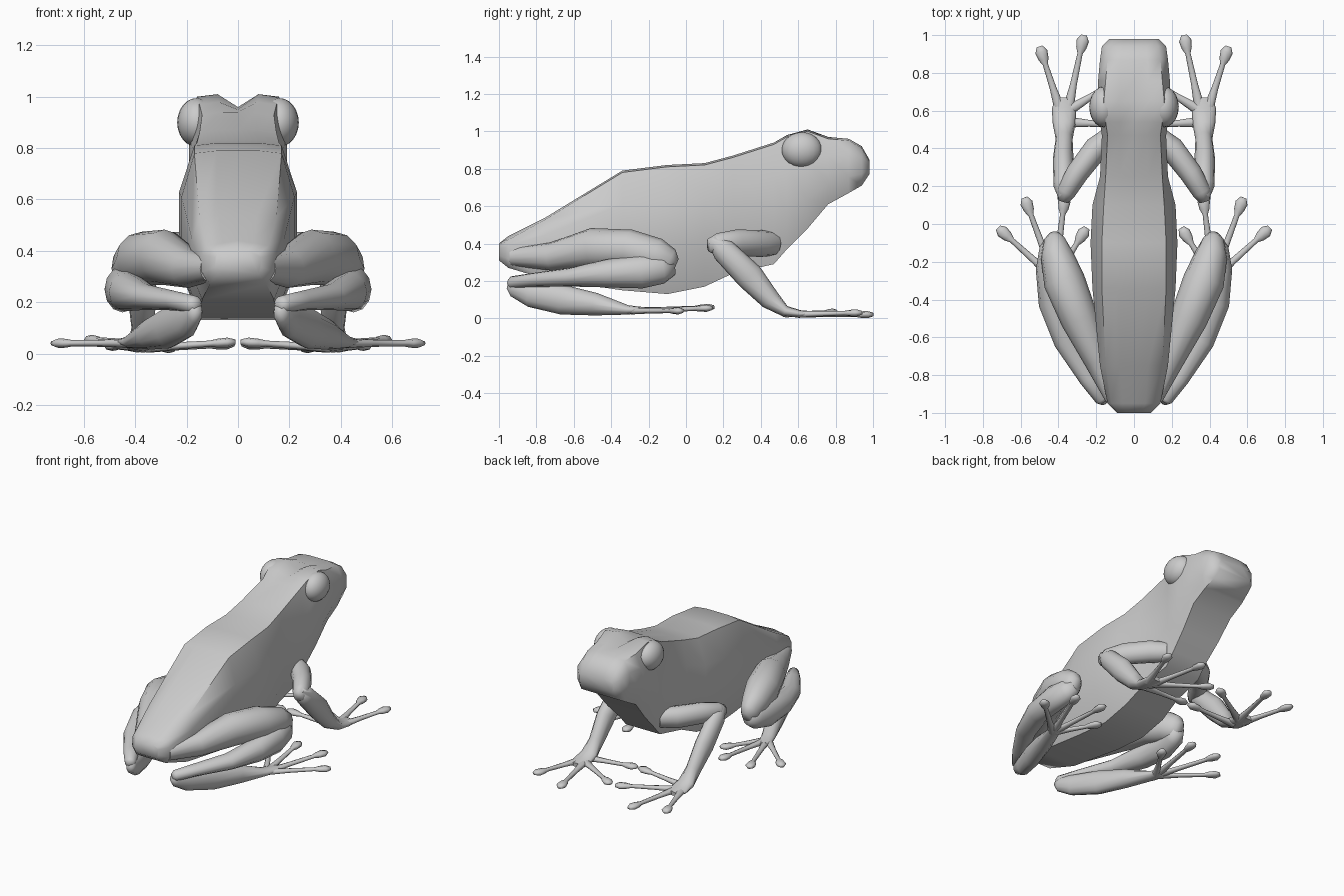
import bpy, bmesh, math
from mathutils import Vector

cube = bpy.data.objects.get("Cube")
if cube:
    bpy.data.objects.remove(cube, do_unlink=True)

skin = bpy.data.materials.new("skin_grey")
skin.use_nodes = True
GREY = (0.6, 0.6, 0.6, 1)
skin.diffuse_color = GREY
skin.node_tree.nodes["Principled BSDF"].inputs["Base Color"].default_value = GREY


def finish(name, bm, angle):
    """Turn a bmesh into a shaded object."""
    bmesh.ops.recalc_face_normals(bm, faces=bm.faces)
    mesh = bpy.data.meshes.new(name)
    bm.to_mesh(mesh)
    bm.free()
    mesh.materials.append(skin)
    ob = bpy.data.objects.new(name, mesh)
    bpy.context.collection.objects.link(ob)
    bpy.ops.object.select_all(action="DESELECT")
    ob.select_set(True)
    bpy.context.view_layer.objects.active = ob
    bpy.ops.object.shade_smooth_by_angle(angle=math.radians(angle))
    return ob


def loft(name, rings, angle):
    """Skin closed rings of points and cap both ends."""
    bm = bmesh.new()
    loops = [[bm.verts.new(p) for p in ring] for ring in rings]
    n = len(loops[0])
    for a, b in zip(loops, loops[1:]):
        for i in range(n):
            j = (i + 1) % n
            bm.faces.new((a[i], a[j], b[j], b[i]))
    bm.faces.new(loops[0])
    bm.faces.new(loops[-1])
    return finish(name, bm, angle)


def limb(name, side, path, sides=12):
    """Oval tube through (x, y, z, half width, half height) stations."""
    pts = [Vector((side * p[0], p[1], p[2])) for p in path]
    rings = []
    for k, p in enumerate(pts):
        along = (pts[min(k + 1, len(pts) - 1)] - pts[max(k - 1, 0)]).normalized()
        across = along.cross(Vector((0, 0, 1))).normalized()
        up = across.cross(along)
        w, h = path[k][3:]
        rings.append([p + across * w * math.cos(t) + up * h * math.sin(t)
                      for t in (math.tau * i / sides for i in range(sides))])
    return loft(name, rings, 75)


def digit(name, side, base, tip):
    """Thin toe that ends in a flattened round pad."""
    a, b = Vector(base), Vector(tip)
    length = (b - a).length
    shape = [(0, .03, .019), (.35, .018, .014), (1 - .1 / length, .014, .012),
             (1 - .07 / length, .027, .017), (1 - .03 / length, .033, .019),
             (1, .016, .01)]
    limb(name, side, [(*a.lerp(b, f), w, h) for f, w, h in shape], 8)


# Body and head: y, crown z, edge z, top half width, flank, belly half width, belly z
sections = [
    (-1, .4, .4, .08, .09, .08, .31),
    (-.95, .44, .43, .12, .14, .11, .27),
    (-.75, .54, .54, .15, .18, .14, .21),
    (-.34, .79, .79, .17, .22, .15, .15),
    (-.1, .82, .82, .17, .23, .15, .13),
    (.1, .83, .83, .16, .22, .15, .17),
    (.25, .87, .87, .15, .18, .14, .24),
    (.47, .94, .94, .14, .17, .13, .29),
    (.54, .95, .98, .15, .18, .13, .37),
    (.65, .96, 1.01, .16, .19, .14, .48),
    (.76, .96, .97, .15, .19, .15, .61),
    (.87, .96, .96, .14, .18, .15, .67),
    (.94, .92, .92, .13, .17, .14, .71),
    (.98, .85, .85, .11, .13, .12, .77),
]
rings = []
for y, crown, edge, top, flank, belly, low in sections:
    tall = edge - low
    half = [(top / 2, edge), (top, edge - .01), (flank, edge - .28 * tall),
            (flank, low + .3 * tall), (belly, low)]
    outline = [(0, crown)] + half + [(-x, z) for x, z in reversed(half)]
    rings.append([(x, y, z) for x, z in outline])
loft("body", rings, 55)

for side, tag in ((1, "left"), (-1, "right")):
    # Eye
    bm = bmesh.new()
    bmesh.ops.create_uvsphere(bm, u_segments=20, v_segments=12, radius=1)
    bmesh.ops.scale(bm, vec=(.077, .108, .095), verts=bm.verts)
    bmesh.ops.translate(bm, vec=(side * .16, .62, .9), verts=bm.verts)
    finish("eye_" + tag, bm, 60)

    # Folded hind leg
    limb("thigh_" + tag, side, [
        (.11, -.93, .33, .04, .05), (.19, -.72, .33, .075, .075),
        (.29, -.5, .375, .1, .108), (.37, -.3, .37, .11, .105),
        (.41, -.16, .33, .085, .1), (.42, -.09, .295, .06, .08),
        (.42, -.055, .28, .03, .04)])
    limb("shin_" + tag, side, [
        (.42, -.07, .28, .04, .05), (.435, -.13, .265, .065, .08),
        (.45, -.24, .25, .07, .09), (.43, -.42, .24, .075, .075),
        (.36, -.62, .22, .065, .05), (.24, -.82, .205, .05, .037),
        (.17, -.93, .19, .035, .035), (.16, -.945, .19, .02, .02)])
    limb("lower_leg_" + tag, side, [
        (.16, -.945, .18, .02, .025), (.17, -.92, .165, .033, .05),
        (.2, -.83, .13, .045, .07), (.27, -.66, .1, .055, .08),
        (.34, -.48, .075, .055, .06), (.41, -.31, .045, .045, .025),
        (.43, -.25, .045, .045, .018), (.45, -.21, .045, .03, .014)])

    # Front leg
    limb("upper_arm_" + tag, side, [
        (.12, .46, .4, .06, .065), (.2, .4, .4, .065, .072),
        (.3, .27, .405, .06, .07), (.36, .17, .395, .052, .06),
        (.375, .12, .39, .03, .035)])
    limb("forearm_" + tag, side, [
        (.365, .14, .42, .035, .03), (.37, .2, .365, .055, .065),
        (.375, .34, .225, .055, .075), (.37, .45, .1, .045, .055),
        (.37, .53, .038, .06, .03), (.37, .61, .024, .065, .02),
        (.37, .67, .02, .045, .014)])

    # Toes and fingers
    for i, tip in enumerate([(.25, -.02, .045), (.365, .15, .06),
                             (.58, .14, .055), (.72, -.02, .04)]):
        digit(f"toe_{i}_{tag}", side, (.42, -.29, .04), tip)
    for i, (base, tip) in enumerate([
            ((.36, .54, .022), (.01, .52, .045)),
            ((.35, .6, .022), (.02, .8, .035)),
            ((.35, .6, .022), (.265, 1, .02)),
            ((.39, .6, .022), (.5, .94, .03))]):
        digit(f"finger_{i}_{tag}", side, base, tip)
